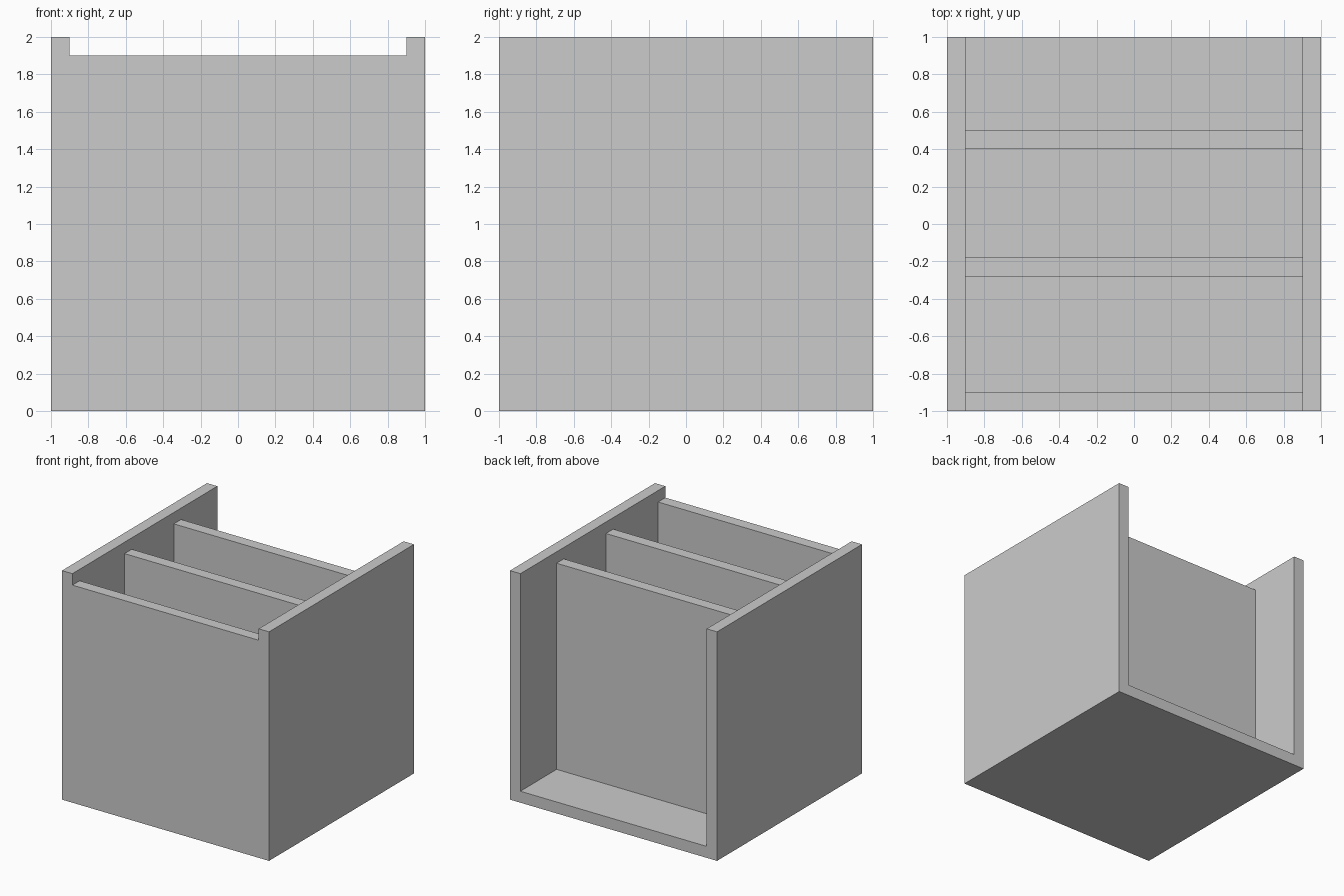
import bpy

if "Cube" in bpy.data.objects:
    bpy.data.objects.remove(bpy.data.objects["Cube"])

T = 0.1  # board thickness


def box(name, x, y, z):
    """Axis-aligned box from (min, max) ranges."""
    bpy.ops.mesh.primitive_cube_add(size=1)
    ob = bpy.context.object
    ob.name = ob.data.name = name
    for v in ob.data.vertices:
        v.co = [r[0] if c < 0 else r[1] for c, r in zip(v.co, (x, y, z))]
    return ob


def cut(target, cutter):
    """Subtract the cutter from the target and discard it."""
    mod = target.modifiers.new("cut", 'BOOLEAN')
    mod.operation = 'DIFFERENCE'
    mod.solver = 'EXACT'
    mod.object = cutter
    bpy.context.view_layer.objects.active = target
    bpy.ops.object.modifier_apply(modifier=mod.name)
    bpy.data.objects.remove(cutter)


inner = (-1 + T, 1 - T)

# Case: two sides, floor and a lower front, open at top and back
case = box("case", (-1, 1), (-1, 1), (0, 2))
cut(case, box("cavity_cutter", inner, (-1 + T, 1.2), (T, 2.2)))
cut(case, box("front_notch_cutter", inner, (-1.2, -0.7), (2 - T, 2.2)))

# Upright dividers between the sides
for i, y in enumerate((-0.28, 0.4), 1):
    box(f"divider_{i}", inner, (y, y + T), (T, 2 - T))
